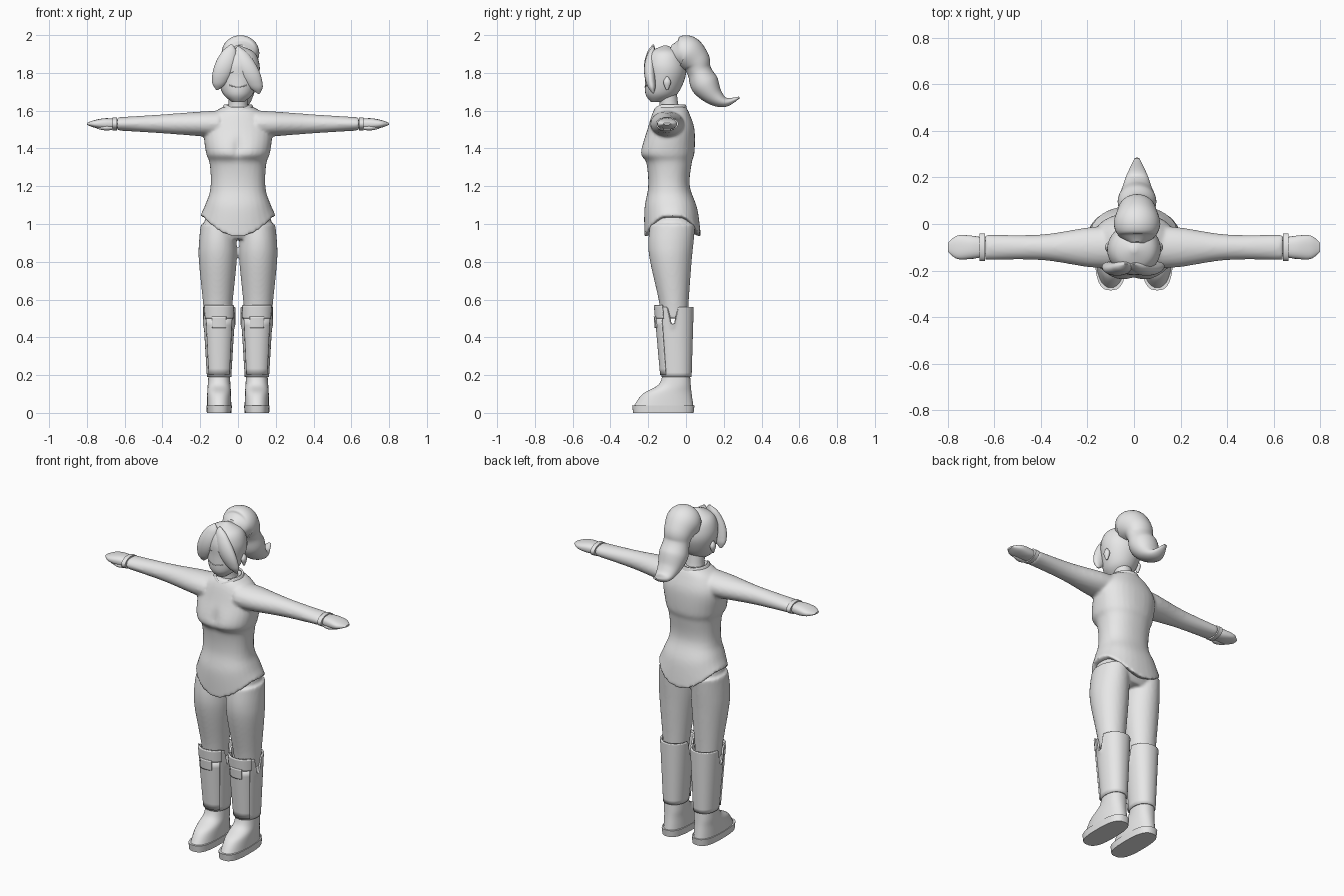
import bpy, bmesh
from math import pi, cos, sin, exp, sqrt
from mathutils import Vector

cube = bpy.data.objects.get("Cube")
if cube:
    bpy.data.objects.remove(cube)

GREY = (.8, .8, .8, 1)
material = bpy.data.materials.new("light grey")
material.use_nodes = True
material.diffuse_color = GREY
material.node_tree.nodes["Principled BSDF"].inputs["Base Color"].default_value = GREY

X, Y, Z = Vector((1, 0, 0)), Vector((0, 1, 0)), Vector((0, 0, 1))


def smooth_rows(rows, steps=6):
    """Catmull-Rom interpolation of the cross-section rows."""
    points = [Vector(row) for row in rows]
    padded = [points[0]] + points + [points[-1]]
    result = []
    for before, start, end, after in zip(padded, padded[1:], padded[2:], padded[3:]):
        leave, arrive = (end - before) / 2, (after - start) / 2
        for step in range(steps):
            t = step / steps
            ease = t * t * (3 - 2 * t)
            result.append(start.lerp(end, ease) + leave * (t * (1 - t) ** 2) - arrive * (t * t * (1 - t)))
    return result + [points[-1]]


def sweep(bm, rows, u=X, v=Y, power=2, half_arc=None, caps=True, warp=None, sides=32):
    """Loft rows of (x, y, z, radius along u, radius along v); v=None follows the path."""
    rows = smooth_rows(rows)
    centres = [Vector(row[:3]) for row in rows]
    rings = []
    for i, row in enumerate(rows):
        across = v
        if across is None:
            tangent = centres[min(i + 1, len(rows) - 1)] - centres[max(i - 1, 0)]
            across = tangent.cross(u).normalized()
        ring = []
        for k in range(sides):
            if half_arc:
                angle = -pi / 2 + half_arc * (2 * k / (sides - 1) - 1)
            else:
                angle = 2 * pi * k / sides
            c, s = cos(angle), sin(angle)
            scale = (abs(c) ** power + abs(s) ** power) ** (-1 / power)
            point = centres[i] + (u * row[3] * c + across * row[4] * s) * scale
            ring.append(bm.verts.new(warp(point) if warp else point))
        rings.append(ring)
    for low, high in zip(rings, rings[1:]):
        for k in range(sides - 1 if half_arc else sides):
            j = (k + 1) % sides
            bm.faces.new((low[k], low[j], high[j], high[k]))
    if caps:
        for ring in (rings[0], rings[-1]):
            middle = bm.verts.new(sum((vert.co for vert in ring), Vector()) / sides)
            for k in range(sides):
                bm.faces.new((ring[k], ring[(k + 1) % sides], middle))


def finish(name, bm, mirror=False, thickness=0, blend=0):
    bmesh.ops.recalc_face_normals(bm, faces=bm.faces)
    mesh = bpy.data.meshes.new(name)
    bm.to_mesh(mesh)
    bm.free()
    mesh.materials.append(material)
    ob = bpy.data.objects.new(name, mesh)
    bpy.context.collection.objects.link(ob)
    bpy.ops.object.select_all(action='DESELECT')
    ob.select_set(True)
    bpy.context.view_layer.objects.active = ob
    bpy.ops.object.shade_smooth_by_angle(angle=.7)
    if thickness:
        modifier = ob.modifiers.new("thickness", 'SOLIDIFY')
        modifier.thickness, modifier.offset = thickness, 0
    if mirror:
        modifier = ob.modifiers.new("mirror", 'MIRROR')
        modifier.use_mirror_merge = False
    if blend:
        modifier = ob.modifiers.new("blend", 'REMESH')
        modifier.mode, modifier.voxel_size, modifier.use_smooth_shade = 'VOXEL', blend, True
        modifier = ob.modifiers.new("relax", 'SMOOTH')
        modifier.factor, modifier.iterations = .5, 6


def part(name, rows, mirror=False, thickness=0, **options):
    bm = bmesh.new()
    sweep(bm, rows, caps=not thickness, **options)
    finish(name, bm, mirror, thickness)


def column(*rows, x=0):
    """Upright form from (z, y, half width, half depth)."""
    return [(x, y, z, width, depth) for z, y, width, depth in rows]


def limb(*rows, y=-.1, z=1.53, side=1):
    """Sideways form from (x, half depth, half height)."""
    return [(side * x, y, z, depth, height) for x, depth, height in rows]


# Shirt: torso and sleeves blended, hem curved up at the hips
def shirt_shape(p):
    hem = min(max((1.16 - p.z) / .23, 0), 1)
    p.z += .11 * min(abs(p.x) / .19, 1) ** 2 * hem
    if p.y < -.1:
        p.y += .02 * exp(-(p.x / .03) ** 2 - ((p.z - 1.4) / .05) ** 2)
    return p


bm = bmesh.new()
sweep(bm, column((.93, -.07, .2, .15), (1.08, -.08, .17, .14), (1.2, -.09, .145, .11), (1.32, -.09, .15, .12),
                 (1.38, -.1, .17, .145), (1.5, -.08, .18, .125), (1.58, -.08, .14, .1), (1.62, -.08, .08, .08)),
      power=2.3, warp=shirt_shape)
for side in (1, -1):
    sweep(bm, limb((.1, .09, .07), (.2, .085, .065), (.4, .055, .05), (.64, .055, .035), side=side), u=Y, v=Z)
finish("shirt", bm, blend=.009)


# Collar with a small dip at the throat
def collar_shape(p):
    if p.y < -.1:
        p.z -= .03 * max(0, 1 - abs(p.x) / .06)
    return p


part("collar", column((1.59, -.085, .09, .09), (1.63, -.085, .07, .08)), thickness=.01, warp=collar_shape)

# Cuffs, hands and thumbs
part("cuff", limb((.64, .06, .035), (.665, .06, .035)), mirror=True, u=Y, v=Z)
part("hand", limb((.64, .04, .025), (.7, .05, .03), (.76, .05, .02), (.8, .02, .005)),
     mirror=True, u=Y, v=Z, power=2.5)
part("thumb", limb((.66, .01, .01), (.7, .02, .015), (.75, .005, .005), y=-.13, z=1.51), mirror=True, u=Y, v=Z)

# Trousers: hips and two legs blended
bm = bmesh.new()
sweep(bm, column((.92, -.07, .17, .09), (1, -.07, .18, .13), (1.1, -.08, .15, .11)), power=2.3)
for side in (1, -1):
    sweep(bm, column((1, -.07, .09, .12), (.9, -.08, .1, .12), (.8, -.08, .1, .11), (.6, -.065, .08, .08),
                     (.5, -.06, .07, .07), x=side * .107))
finish("trousers", bm, blend=.008)


# Boots: flaring shaft with notched sides, foot and sole
def boot_top(p):
    p.z -= max(p.z - .44, 0) * .75 * exp(-((p.y + .07) / .02) ** 4)
    return p


def shaft(*heights, grow=0):
    """Rows of the boot shaft at the given heights, offset outwards by grow."""
    rows = []
    for z in heights:
        flare = .06 * (z - .2)
        rows.append((z, -.05 - flare / 2, .06 + flare + grow, .075 + flare + grow))
    return column(*rows, x=.1)


part("boot_shaft", shaft(.19, .4, .5, .56), mirror=True, thickness=.01, sides=64, power=2.2, warp=boot_top)
part("boot_foot", column((.03, -.12, .065, .16), (.1, -.1, .063, .13), (.15, -.06, .06, .085), (.22, -.05, .055, .07),
                         x=.1), mirror=True, power=2.3)
part("boot_sole", column((0, -.12, .065, .16), (.04, -.12, .068, .165), x=.1), mirror=True, power=2.8)

# Shin guard, knee band and its square tab
guard = dict(mirror=True, thickness=.01, power=2.2)
part("shin_guard", shaft(.2, .5, grow=.007), half_arc=.85, **guard)
part("knee_band", shaft(.5, .57, grow=.007), half_arc=.95, **guard)
part("knee_tab", shaft(.45, .51, grow=.013), half_arc=.4, **guard)

# Neck, head and ears
part("neck", column((1.58, -.085, .06, .06), (1.63, -.09, .05, .05), (1.7, -.1, .05, .05)))
part("head", column((1.645, -.15, .03, .035), (1.69, -.13, .08, .085), (1.78, -.11, .11, .107),
                    (1.85, -.11, .113, .107), (1.91, -.11, .085, .08), (1.945, -.11, .01, .01)))
part("ear", column((1.71, -.1, .005, .005), (1.75, -.1, .015, .02), (1.78, -.1, .005, .005), x=.11), mirror=True)


# Eyelids and mouth as fine raised lines on the face
def face_line(name, inner, outer, z, mirror):
    rows = []
    for k in range(5):
        x = inner + (outer - inner) * k / 4
        rows.append((x, -.113 - .104 * sqrt(1 - (x / .11) ** 2), z - .01 * sin(pi * k / 4), .003, .003))
    part(name, rows, mirror=mirror, u=Z, v=None, sides=8)


face_line("eyelid", .02, .07, 1.81, True)
face_line("mouth", -.045, .045, 1.735, False)


# Two swept fringe locks, fullest in the middle
def fringe(name, root, tip, top, bottom):
    rows = []
    for k in range(9):
        t = k / 8
        swell = sqrt(max(sin(pi * t), .01))
        bow = sin(pi * t)
        x = root + (tip - root) * t
        rows.append((x, -.172 - .02 * bow, top + (bottom - top) * t, .055 * swell, .03 * swell))
    part(name, rows, v=None)


fringe("right_fringe", -.035, -.11, 1.95, 1.71)
fringe("left_fringe", 0, .11, 1.94, 1.69)

# Ponytail: round bun flowing into a wavy, flipped tail
tail = [(-.085, 1.92, .03, .03), (-.05, 1.91, .08, .07), (0, 1.905, .1, .095), (.05, 1.86, .085, .08),
        (.07, 1.81, .076, .064), (.1, 1.74, .083, .075), (.15, 1.675, .065, .05), (.21, 1.645, .045, .025),
        (.283, 1.67, .01, .005)]
part("ponytail", [(.013, y, z, width, depth) for y, z, width, depth in tail], v=None)
